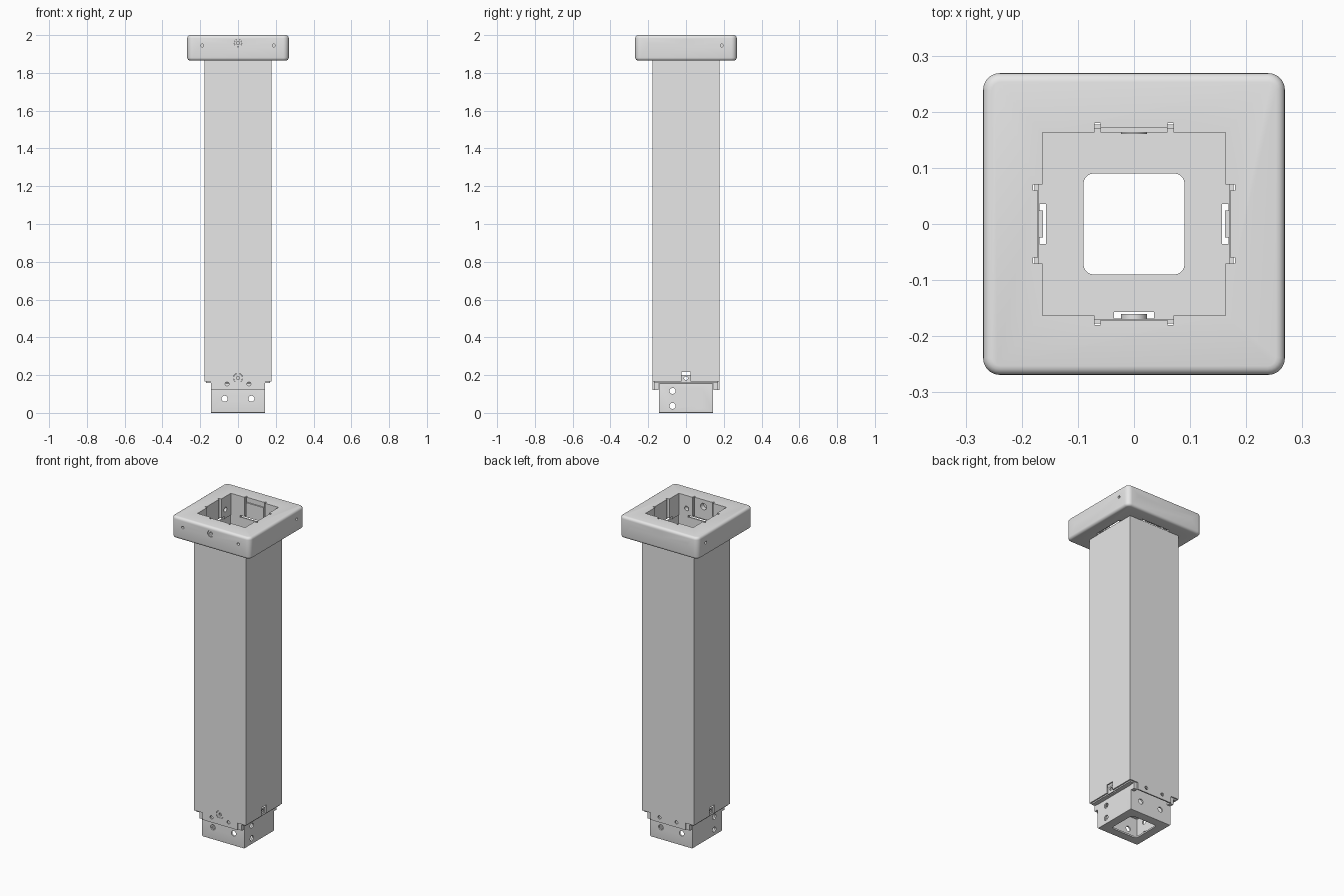
import bpy, bmesh, math
from mathutils import Matrix, Vector

cube = bpy.data.objects.get("Cube")
if cube:
    bpy.data.objects.remove(cube, do_unlink=True)

GREY = (0.8, 0.8, 0.8, 1)
grey = bpy.data.materials.new("plain grey metal")
grey.use_nodes = True
grey.diffuse_color = GREY
grey.node_tree.nodes["Principled BSDF"].inputs["Base Color"].default_value = GREY


def make(name, bm):
    bmesh.ops.recalc_face_normals(bm, faces=bm.faces)
    mesh = bpy.data.meshes.new(name)
    bm.to_mesh(mesh)
    bm.free()
    mesh.materials.append(grey)
    ob = bpy.data.objects.new(name, mesh)
    bpy.context.collection.objects.link(ob)
    return ob


def box(name, lo, hi, corner=0, rim=0):
    """Box between two corners, with optional rounded uprights and rims."""
    lo, hi = Vector(lo), Vector(hi)
    bm = bmesh.new()
    bmesh.ops.create_cube(bm, size=1)
    for v in bm.verts:
        v.co = Vector(a * b for a, b in zip(v.co, hi - lo)) + (lo + hi) / 2
    if corner:
        upright = [e for e in bm.edges
                   if abs(e.verts[0].co.z - e.verts[1].co.z) > 1e-4]
        bmesh.ops.bevel(bm, geom=upright, offset=corner, segments=5,
                        profile=0.5, affect='EDGES')
    if rim:
        flat = [e for e in bm.edges
                if abs(e.verts[0].co.z - e.verts[1].co.z) < 1e-4]
        bmesh.ops.bevel(bm, geom=flat, offset=rim, segments=4,
                        profile=0.5, affect='EDGES')
    return make(name, bm)


def rod(name, r, near, far, t, z, turn):
    """Cylinder along -y between two depths, turned about z by quarter turns."""
    bm = bmesh.new()
    bmesh.ops.create_cone(bm, cap_ends=True, segments=24, radius1=r, radius2=r,
                          depth=far - near)
    bm.transform(Matrix.Rotation(turn * math.pi / 2, 4, 'Z')
                 @ Matrix.Translation((t, -(near + far) / 2, z))
                 @ Matrix.Rotation(math.pi / 2, 4, 'X'))
    return make(name, bm)


def side_box(name, t0, t1, near, far, z0, z1, turn):
    """Box on the front side, turned about z by quarter turns."""
    ob = box(name, (t0, -far, z0), (t1, -near, z1))
    ob.data.transform(Matrix.Rotation(turn * math.pi / 2, 4, 'Z'))
    return ob


def cut(ob, *cutters):
    for c in cutters:
        mod = ob.modifiers.new("cut", 'BOOLEAN')
        mod.operation, mod.solver, mod.object = 'DIFFERENCE', 'EXACT', c
        bpy.context.view_layer.objects.active = ob
        bpy.ops.object.modifier_apply(modifier=mod.name)
        bpy.data.objects.remove(c, do_unlink=True)


def square(name, half, z0, z1, corner=0, rim=0):
    return box(name, (-half, -half, z0), (half, half, z1), corner, rim)


# Top collar with a notched square opening
collar = square("top_collar", 0.269, 1.865, 2.0, 0.03, 0.016)
cut(collar, square("opening", 0.163, 1.8, 2.1))
for k in range(4):
    cut(collar,
        side_box("notch", -0.07, 0.07, 0.15, 0.171, 1.8, 2.1, k),
        side_box("under_pocket", -0.1, 0.1, 0.15, 0.19, 1.85, 1.88, k),
        rod("screw_bore", 0.02, 0.1, 0.3, 0, 1.958, k))
    for s in (-1, 1):
        ear = sorted((s * 0.06, s * 0.07))
        cut(collar,
            side_box("ear", *ear, 0.16, 0.18, 1.8, 2.1, k),
            rod("pin_hole", 0.008, 0.24, 0.3, s * 0.19, 1.945, k),
            rod("inner_hole", 0.014, 0.15, 0.19, s * 0.11, 1.92, k))
    # Screws sunk in the collar
    screw = rod("collar_screw", 0.0195, 0.2, 0.264, 0, 1.958, k)
    cut(screw, rod("socket", 0.009, 0.25, 0.3, 0, 1.958, k))

# Back latch bar inside the collar
side_box("latch_bar", -0.06, 0.06, 0.163, 0.172, 1.88, 1.97, 2)

# Square column tube
tube = square("column_tube", 0.177, 0.165, 1.867)
cut(tube, square("bore", 0.169, 0.1, 2))
for k in (1, 3):
    cut(tube, side_box("side_notch", -0.024, 0.024, 0.16, 0.19, 0.1, 0.217, k))
for k in (0, 2):
    cut(tube, rod("screw_hole", 0.025, 0.15, 0.2, 0, 0.185, k))

# Floor plate with slots along its edges
floor = square("floor_plate", 0.169, 0.157, 0.167)
cut(floor, square("floor_hole", 0.09, 0.1, 0.2, 0.018))
for k in (0, 1, 3):
    cut(floor, side_box("slot", -0.036, 0.036, 0.157, 0.168, 0.1, 0.2, k))

# Bottom connector box
connector = square("bottom_connector", 0.144, 0, 0.157, 0, 0.004)
cut(connector, square("cavity", 0.134, 0.01, 0.3),
    square("base_hole", 0.09, -0.1, 0.1, 0.018))
for s in (-1, 1):
    cut(connector, rod("front_hole", 0.016, -0.2, 0.2, s * 0.071, 0.075, 0))
    for z in (0.037, 0.116):
        cut(connector, rod("side_hole", 0.016, -0.2, 0.2, s * 0.071, z, 1))

# Front and back fixing tabs with screws and holes
for k in (0, 2):
    tab = side_box("fixing_tab", -0.12, 0.12, 0.169, 0.177, 0.122, 0.165, k)
    for s in (-1, 1):
        cut(tab, rod("tab_hole", 0.01, 0.15, 0.2, s * 0.058, 0.153, k))
        leg = sorted((s * 0.12, s * 0.144))
        side_box("tab_leg", *leg, 0.145, 0.17, 0.122, 0.165, k)
    screw = rod("tab_screw", 0.0235, 0.16, 0.175, 0, 0.185, k)
    cut(screw, rod("socket", 0.009, 0.165, 0.2, 0, 0.185, k))

# Locating lips behind the side notches
for k in (1, 3):
    lip = side_box("locating_lip", -0.024, 0.024, 0.162, 0.169, 0.157, 0.2, k)
    cut(lip, rod("lip_hole", 0.01, 0.15, 0.2, 0, 0.183, k))

# Smooth the rounded parts and keep hard edges
bpy.ops.object.select_all(action='DESELECT')
for ob in bpy.context.collection.objects:
    if ob.type == 'MESH' and ob.data.materials and ob.data.materials[0] == grey:
        ob.select_set(True)
        bpy.context.view_layer.objects.active = ob
bpy.ops.object.shade_smooth_by_angle(angle=math.radians(35))
